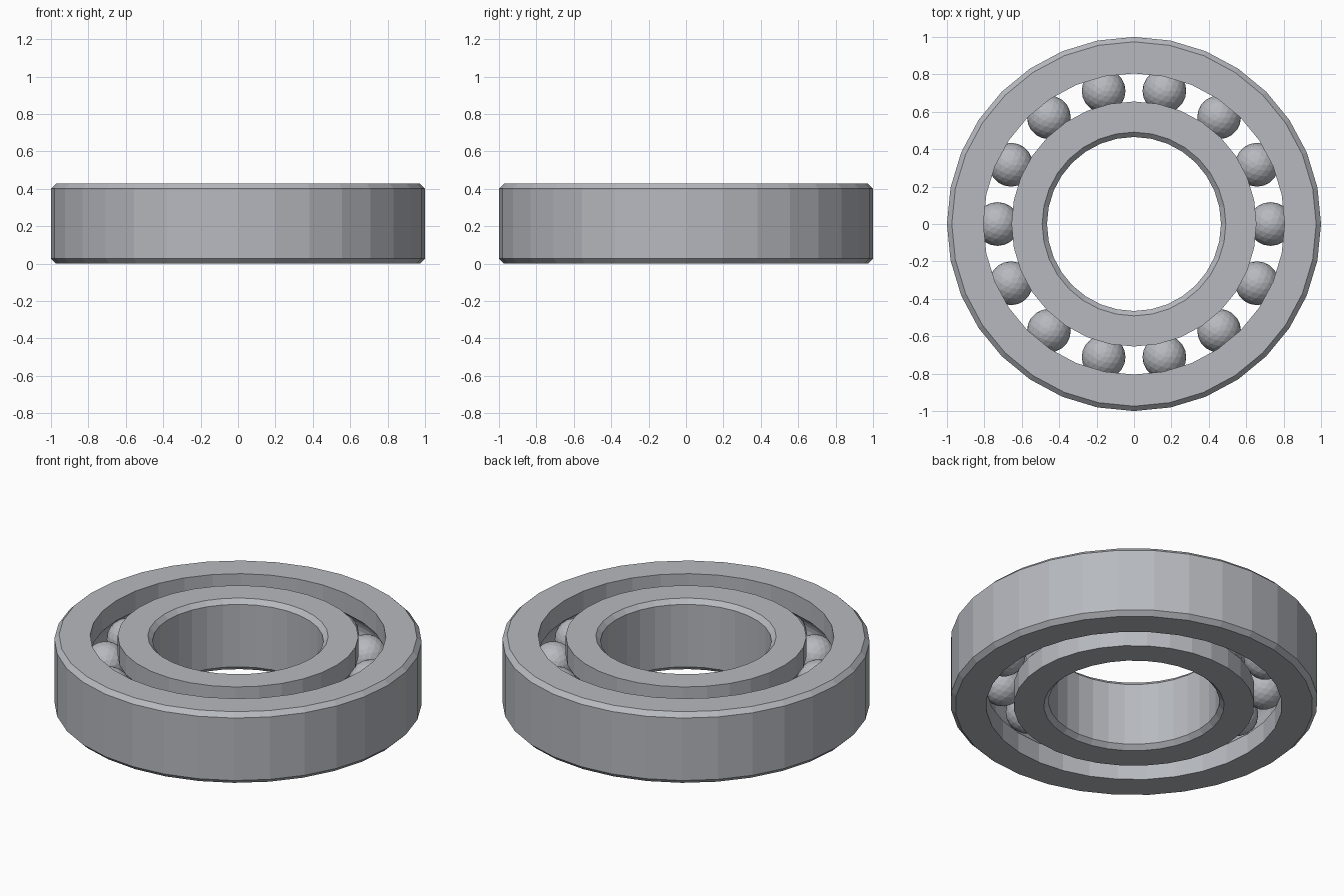
import bpy, bmesh
from math import sin, cos, pi, asin

cube = bpy.data.objects.get("Cube")
if cube:
    bpy.data.objects.remove(cube)

HEIGHT, CHAMFER = 0.427, 0.026
MID = HEIGHT / 2
PITCH, BALL_R, GROOVE_R = 0.73, 0.117, 0.12
BALLS, SEGMENTS = 14, 32

steel = bpy.data.materials.new("steel grey")
steel.use_nodes = True
steel.diffuse_color = (0.47, 0.485, 0.52, 1)
steel.node_tree.nodes["Principled BSDF"].inputs["Base Color"].default_value = steel.diffuse_color


def finish(name, bm):
    bmesh.ops.recalc_face_normals(bm, faces=bm.faces)
    mesh = bpy.data.meshes.new(name)
    bm.to_mesh(mesh)
    bm.free()
    mesh.materials.append(steel)
    obj = bpy.data.objects.new(name, mesh)
    bpy.context.collection.objects.link(obj)
    return obj


def race(name, plain_r, track_r):
    """Lathe a ring: chamfered face at plain_r, ball groove in the face at track_r."""
    side = 1 if track_r > PITCH else -1
    inset = plain_r - side * CHAMFER
    profile = [(track_r, 0), (inset, 0), (plain_r, CHAMFER),
               (plain_r, HEIGHT - CHAMFER), (inset, HEIGHT), (track_r, HEIGHT)]
    # Arc of the groove, from its upper rim to its lower rim
    half = pi / 2 - asin(abs(track_r - PITCH) / GROOVE_R)
    for i in range(9):
        a = half * (1 - i / 4)
        profile.append((PITCH + side * GROOVE_R * cos(a), MID + GROOVE_R * sin(a)))
    bm = bmesh.new()
    loops = []
    for s in range(SEGMENTS):
        t = 2 * pi * s / SEGMENTS
        loops.append([bm.verts.new((r * cos(t), r * sin(t), z)) for r, z in profile])
    n = len(profile)
    for s in range(SEGMENTS):
        a, b = loops[s], loops[(s + 1) % SEGMENTS]
        for i in range(n):
            j = (i + 1) % n
            bm.faces.new((a[i], a[j], b[j], b[i]))
    return finish(name, bm)


race("outer_ring", 1.0, 0.805)
race("inner_ring", 0.465, 0.655)

# Faceted balls evenly spaced around the track
for k in range(BALLS):
    t = 2 * pi * k / BALLS
    bm = bmesh.new()
    bmesh.ops.create_icosphere(bm, subdivisions=3, radius=BALL_R)
    ball = finish(f"ball_{k + 1}", bm)
    ball.location = (PITCH * cos(t), PITCH * sin(t), MID)
